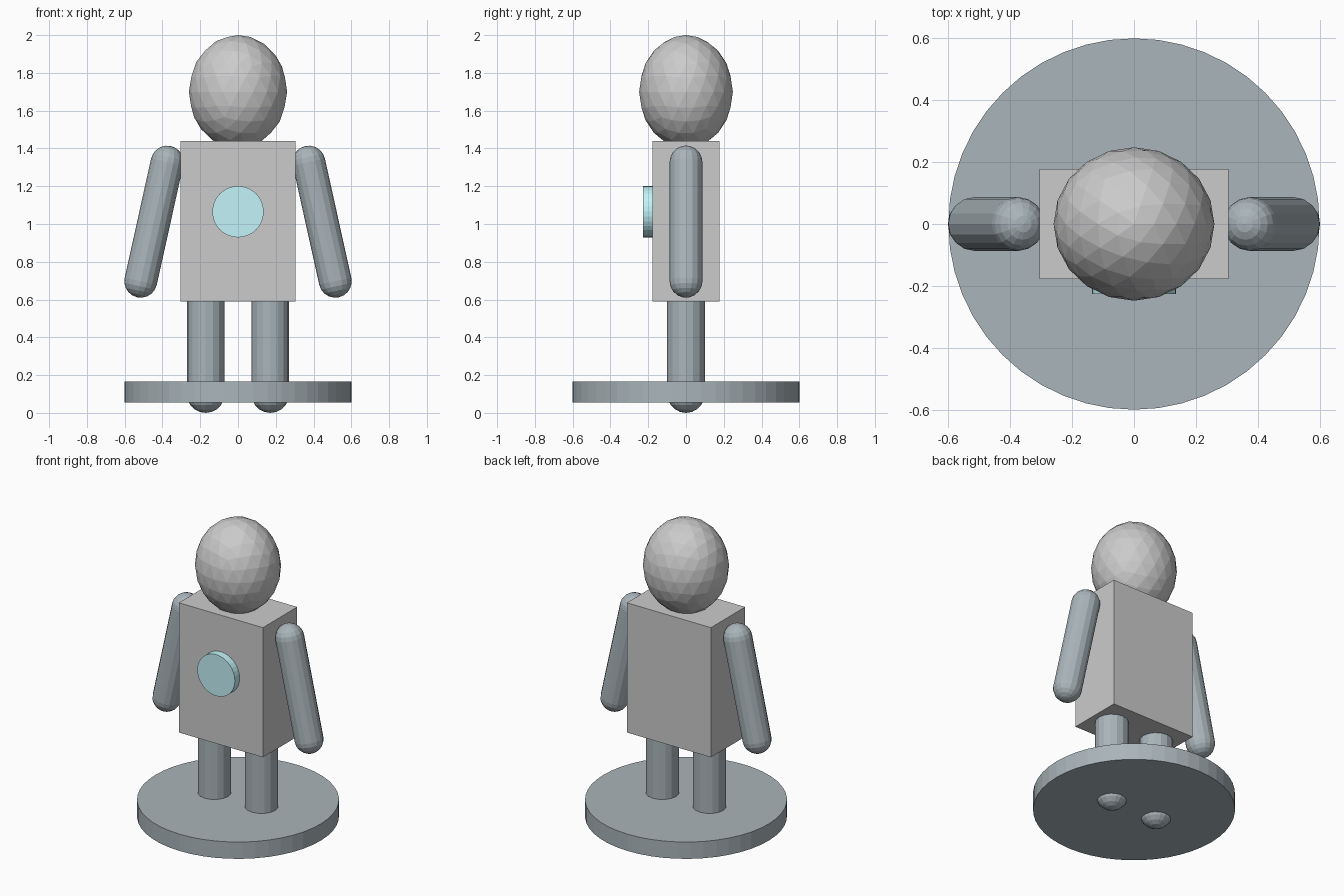
import bpy, bmesh, math
from mathutils import Vector

if "Cube" in bpy.data.objects:
    bpy.data.objects.remove(bpy.data.objects["Cube"])


def material(name, rgb):
    m = bpy.data.materials.new(name)
    m.diffuse_color = (*rgb, 1)
    m.use_nodes = True
    m.node_tree.nodes["Principled BSDF"].inputs["Base Color"].default_value = m.diffuse_color
    return m


slate = material("slate", (0.40, 0.46, 0.49))
teal = material("teal", (0.55, 0.90, 0.95))


def finish(name, mat=None):
    obj = bpy.context.object
    obj.name = name
    if mat:
        obj.data.materials.append(mat)
    bpy.ops.object.transform_apply(location=False, rotation=True, scale=True)
    return obj


def disc(name, radius, depth, location, mat, rotation=(0, 0, 0), sides=48):
    bpy.ops.mesh.primitive_cylinder_add(vertices=sides, radius=radius, depth=depth,
                                        location=location, rotation=rotation)
    return finish(name, mat)


def capsule(name, start, end, radius, mat, sides=16, steps=5):
    """Round-ended rod between two sphere centres, made by spinning a profile."""
    start, end = Vector(start), Vector(end)
    half = (end - start).length / 2
    arc = [math.pi / 2 * i / steps for i in range(steps + 1)]
    lower = [(radius * math.sin(a), -half - radius * math.cos(a)) for a in arc]
    upper = [(x, -z) for x, z in reversed(lower)]
    bm = bmesh.new()
    verts = [bm.verts.new((x, 0, z)) for x, z in lower + upper]
    edges = [bm.edges.new(pair) for pair in zip(verts, verts[1:])]
    bmesh.ops.spin(bm, geom=verts + edges, cent=(0, 0, 0), axis=(0, 0, 1),
                   angle=math.tau, steps=sides)
    bmesh.ops.remove_doubles(bm, verts=bm.verts, dist=1e-4)
    bmesh.ops.recalc_face_normals(bm, faces=bm.faces)
    mesh = bpy.data.meshes.new(name)
    bm.to_mesh(mesh)
    bm.free()
    obj = bpy.data.objects.new(name, mesh)
    bpy.context.collection.objects.link(obj)
    obj.location = (start + end) / 2
    obj.rotation_euler = (end - start).to_track_quat('Z', 'Y').to_euler()
    mesh.materials.append(mat)
    return obj


# Round stand
disc("base", 0.60, 0.11, (0, 0, 0.11), slate)

# Body block
bpy.ops.mesh.primitive_cube_add(size=1, location=(0, 0, 1.015))
bpy.context.object.scale = (0.61, 0.355, 0.85)
finish("torso")

# Faceted egg-shaped head
bpy.ops.mesh.primitive_ico_sphere_add(subdivisions=3, radius=1, location=(0, 0, 1.70))
bpy.context.object.scale = (0.26, 0.248, 0.30)
finish("head")

# Chest disc
disc("chest_disc", 0.136, 0.055, (0, -0.199, 1.065), teal, (math.pi / 2, 0, 0), 32)

# Arms and legs, mirrored left and right
for side, s in (("left", 1), ("right", -1)):
    capsule(side + "_arm", (s * 0.515, 0, 0.697), (s * 0.375, 0, 1.328), 0.087, slate)
    capsule(side + "_leg", (s * 0.171, 0, 0.10), (s * 0.171, 0, 0.62), 0.10, slate)
